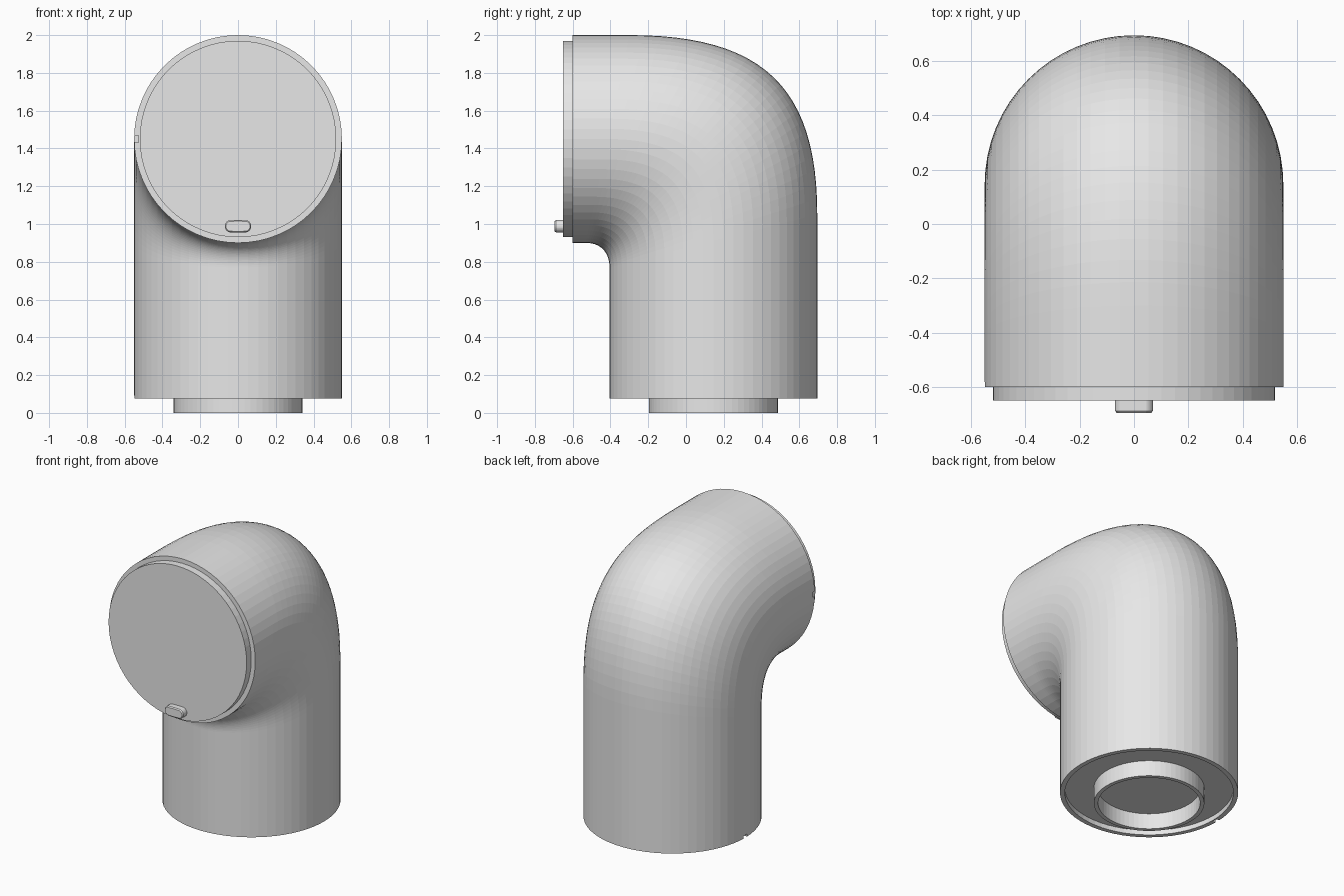
import bpy, bmesh
from math import sin, cos, pi
from mathutils import Vector

if "Cube" in bpy.data.objects:
    bpy.data.objects.remove(bpy.data.objects["Cube"], do_unlink=True)

grey = bpy.data.materials.new("light grey")
grey.use_nodes = True
grey.diffuse_color = (0.8, 0.8, 0.8, 1)
grey.node_tree.nodes["Principled BSDF"].inputs["Base Color"].default_value = (0.8, 0.8, 0.8, 1)

SIDES = 64
R, LIP = 0.55, 0.52          # pipe radius, radius inside the lip
PIPE_Y, MOUTH_Z = 0.145, 1.45  # axes of the two pipe arms
BASE_Z, MOUTH_Y = 0.075, -0.6
RECESS_Z = 0.107


def ring(center, u, v, stretch=0.0, n=SIDES):
    """Ellipse around center; stretch pulls its halves apart along x."""
    pts = []
    for i in range(n):
        a = 2 * pi * i / n
        c = round(cos(a), 6)
        p = Vector(center) + Vector(u) * c + Vector(v) * sin(a)
        p.x += stretch * ((c > 0) - (c < 0))
        pts.append(p)
    return pts


def flat_ring(r, z):
    return ring((0, PIPE_Y, z), (r, 0, 0), (0, r, 0))


def upright_ring(r, y):
    return ring((0, y, MOUTH_Z), (r, 0, 0), (0, 0, r))


def loft(name, rings, closed=False):
    """Skin a row of rings, with end caps or joined end to end."""
    bm = bmesh.new()
    rows = [[bm.verts.new(p) for p in r] for r in rings]
    pairs = list(zip(rows, rows[1:]))
    if closed:
        pairs.append((rows[-1], rows[0]))
    else:
        bm.faces.new(rows[0])
        bm.faces.new(rows[-1])
    for a, b in pairs:
        for i in range(len(a)):
            j = (i + 1) % len(a)
            bm.faces.new((a[i], a[j], b[j], b[i]))
    bmesh.ops.recalc_face_normals(bm, faces=bm.faces)
    mesh = bpy.data.meshes.new(name)
    bm.to_mesh(mesh)
    bm.free()
    mesh.materials.append(grey)
    ob = bpy.data.objects.new(name, mesh)
    bpy.context.collection.objects.link(ob)
    return ob


def corner_curve(start, corner, end, pull, t):
    """Cubic curve rounding a corner."""
    a, c, d = Vector(start), Vector(corner), Vector(end)
    s = 1 - t
    return (a * s**3 + a.lerp(c, pull) * 3 * s * s * t
            + d.lerp(c, pull) * 3 * s * t * t + d * t**3)


# Elbow pipe: recessed base, straight arm, bend, straight arm to the mouth
rings = [flat_ring(LIP, RECESS_Z), flat_ring(LIP, BASE_Z), flat_ring(R, BASE_Z)]
top, back = MOUTH_Z + R, PIPE_Y + R
low, front = MOUTH_Z - R, PIPE_Y - R
STEPS = 24
for k in range(STEPS + 1):
    t = k / STEPS
    outer = corner_curve((0, back, 1.05), (0, back, top), (0, -0.3, top), 0.71, t)
    inner = corner_curve((0, front, 0.77), (0, front, low), (0, -0.53, low), 0.62, t)
    rings.append(ring((outer + inner) / 2, (R, 0, 0), (outer - inner) / 2))
rings.append(upright_ring(R, MOUTH_Y))
pipe = loft("elbow_pipe", rings)

# Small alignment notches on the right of the mouth and base lips
for spot in ((-0.553, MOUTH_Y, MOUTH_Z), (-0.553, PIPE_Y, BASE_Z)):
    bpy.ops.mesh.primitive_cube_add(size=0.036, location=spot)
    cutter = bpy.context.object
    cutter.hide_render = True
    cutter.scale.x = 1.5
    mod = pipe.modifiers.new("notch", "BOOLEAN")
    mod.operation = "DIFFERENCE"
    mod.solver = "EXACT"
    mod.object = cutter
    bpy.context.view_layer.objects.active = pipe
    bpy.ops.object.modifier_apply(modifier=mod.name)
    bpy.data.objects.remove(cutter, do_unlink=True)

# Round cover on the mouth
loft("front_cover", [upright_ring(LIP, MOUTH_Y + 0.01), upright_ring(LIP, -0.65)])

# Pill-shaped button near the bottom of the cover, with a softened edge
loft("button", [ring((0, y, 0.988), (r, 0, 0), (0, 0, r), 0.037, 24)
                for y, r in ((-0.64, 0.033), (-0.688, 0.033), (-0.695, 0.027))])

# Thin collar under the base
loft("base_collar", [flat_ring(0.341, RECESS_Z + 0.01), flat_ring(0.341, 0),
                     flat_ring(0.315, 0), flat_ring(0.315, RECESS_Z + 0.01)], closed=True)
